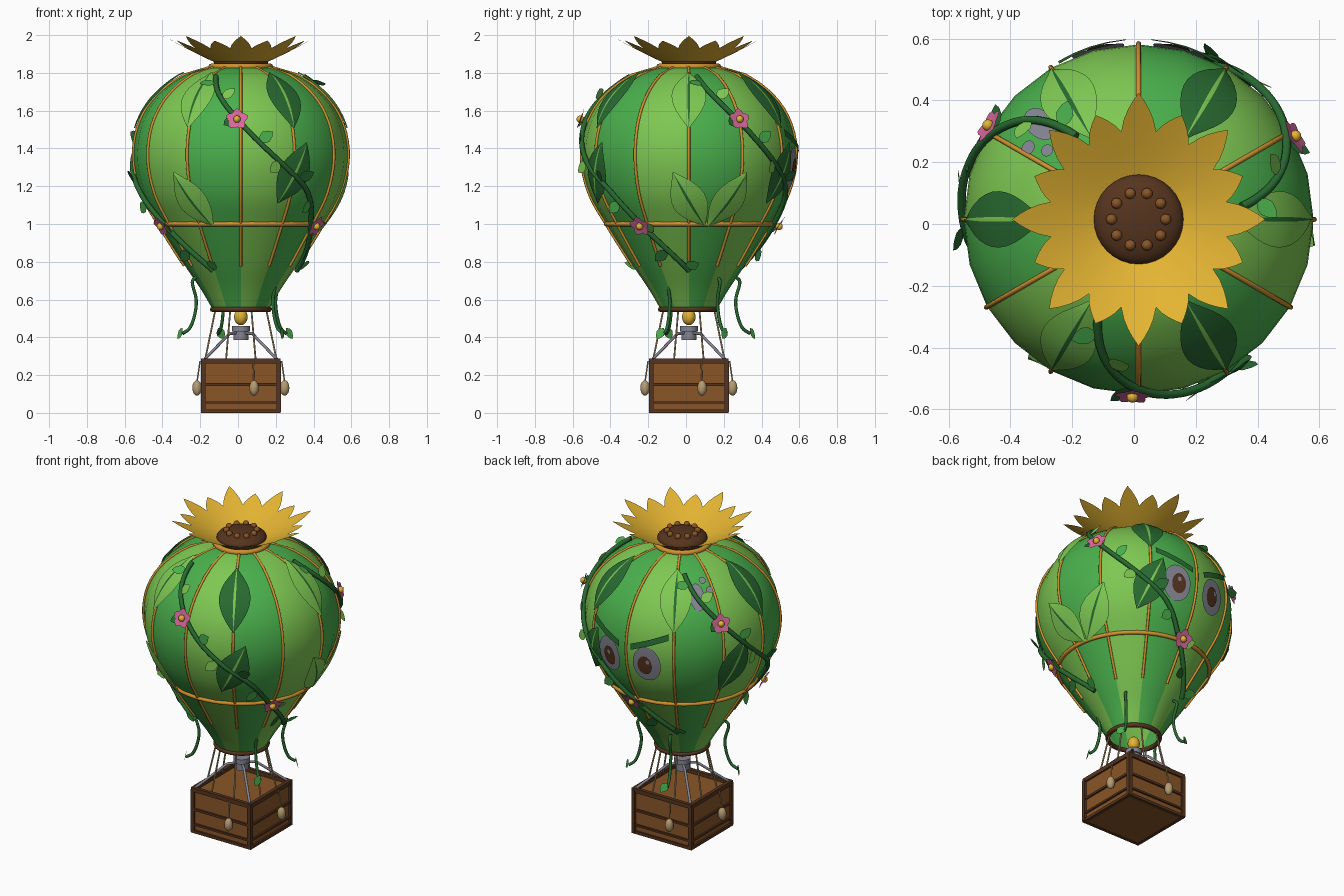
import bpy, bmesh
from math import sin, cos, pi, radians
from mathutils import Vector, Matrix

if "Cube" in bpy.data.objects:
    bpy.data.objects.remove(bpy.data.objects["Cube"])

AXIS = (0.015, 0.015, 0)


def material(name, rgb):
    lin = [((c / 255 + 0.055) / 1.055) ** 2.4 for c in rgb] + [1]
    m = bpy.data.materials.new(name)
    m.use_nodes = True
    m.diffuse_color = lin
    m.node_tree.nodes["Principled BSDF"].inputs["Base Color"].default_value = lin
    return m


LIGHT = material("light green", (126, 200, 82))
MID = material("mid green", (74, 176, 76))
DARK = material("dark green", (40, 106, 48))
GOLD = material("rib gold", (208, 146, 46))
YELLOW = material("petal yellow", (228, 180, 50))
BROWN = material("dark brown", (86, 52, 30))
WOOD = material("wood brown", (138, 86, 40))
GREY = material("lilac grey", (134, 134, 148))
TAN = material("rope tan", (180, 156, 112))
PINK = material("blossom pink", (216, 104, 156))
made = []


def finish(name, bm, *mats):
    me = bpy.data.meshes.new(name)
    bm.to_mesh(me)
    bm.free()
    ob = bpy.data.objects.new(name, me)
    bpy.context.collection.objects.link(ob)
    for m in mats:
        me.materials.append(m)
    ob.location = AXIS
    made.append(ob)


def tubes(name, paths, radius, mat, closed=False):
    cu = bpy.data.curves.new(name, "CURVE")
    cu.dimensions = "3D"
    cu.bevel_depth, cu.bevel_resolution, cu.use_fill_caps = radius, 2, True
    for path in paths:
        sp = cu.splines.new("POLY")
        sp.points.add(len(path) - 1)
        for p, co in zip(sp.points, path):
            p.co = (*co, 1)
        sp.use_cyclic_u = closed
    ob = bpy.data.objects.new(name, cu)
    bpy.context.collection.objects.link(ob)
    cu.materials.append(mat)
    ob.location = AXIS
    bpy.ops.object.select_all(action="DESELECT")
    ob.select_set(True)
    bpy.context.view_layer.objects.active = ob
    bpy.ops.object.convert(target="MESH")
    made.append(bpy.context.view_layer.objects.active)


def circle(r, z, n=48):
    return [(r * cos(2 * pi * i / n), r * sin(2 * pi * i / n), z) for i in range(n)]


def smooth_path(pts, n=6):
    pts = [Vector(p) for p in pts]
    ext = [2 * pts[0] - pts[1]] + pts + [2 * pts[-1] - pts[-2]]
    out = []
    for a, b, c, d in zip(ext, ext[1:], ext[2:], ext[3:]):
        for t in (i / n for i in range(n)):
            out.append(0.5 * (2 * b + (c - a) * t + (2 * a - 5 * b + 4 * c - d) * t * t + (3 * b - a - 3 * c + d) * t ** 3))
    return out + [pts[-1]]


def box(bm, centre, size):
    bmesh.ops.create_cube(bm, size=1, matrix=Matrix.Translation(centre) @ Matrix.Diagonal((*size, 1)))


def ball(bm, centre, size, seg=16):
    bmesh.ops.create_uvsphere(bm, u_segments=seg, v_segments=seg // 2, radius=1,
                              matrix=Matrix.Translation(centre) @ Matrix.Diagonal((*size, 1)))


# Envelope profile, addressed by arc length so details can be laid on it
PROFILE = smooth_path([(.15, .55), (.215, .66), (.31, .8), (.435, 1), (.525, 1.16), (.566, 1.34),
                       (.545, 1.51), (.47, 1.65), (.35, 1.757), (.24, 1.81), (.14, 1.832)], 4)
LEN = [0]
for a, b in zip(PROFILE, PROFILE[1:]):
    LEN.append(LEN[-1] + (b - a).length)


def arc_at(z):
    for i, (a, b) in enumerate(zip(PROFILE, PROFILE[1:])):
        if z <= b.y:
            return LEN[i] + (LEN[i + 1] - LEN[i]) * (z - a.y) / (b.y - a.y)
    return LEN[-1]


def frame(az, s):
    """Position, east, up-slope and outward normal; az in radians."""
    i = next((k for k in range(len(LEN) - 2) if LEN[k + 1] >= s), len(LEN) - 2)
    t = (s - LEN[i]) / (LEN[i + 1] - LEN[i])
    p, d = PROFILE[i].lerp(PROFILE[i + 1], t), (PROFILE[i + 1] - PROFILE[i]).normalized()
    out, east = Vector((cos(az), sin(az), 0)), Vector((-sin(az), cos(az), 0))
    up = out * d.x + Vector((0, 0, d.y))
    return out * p.x + Vector((0, 0, p.y)), east, up, east.cross(up)


def on_envelope(az, z, u=0, v=0, off=0):
    s = arc_at(z) + v
    r = frame(0, s)[0].x
    p, _, _, n = frame(radians(az) + u / r, s)
    return p + n * off


# Envelope of twelve alternating gores
bm = bmesh.new()
rings = [[bm.verts.new((p.x * cos(a * pi / 12), p.x * sin(a * pi / 12), p.y)) for a in range(24)] for p in PROFILE]
for lo, hi in zip(rings, rings[1:]):
    for i in range(24):
        j = (i + 1) % 24
        bm.faces.new((lo[i], lo[j], hi[j], hi[i])).material_index = (i // 2) % 2
bm.faces.new(rings[-1])
finish("envelope", bm, MID, LIGHT)

# Ribs and bands
zs = [0.78 + 1.05 * i / 24 for i in range(25)]
tubes("ribs", [[on_envelope(30 * k, z, off=.003) for z in zs] for k in range(12)], .008, GOLD)
tubes("waist_band", [circle(.438, 1.0)], .0125, GOLD, True)
tubes("crown_ring", [circle(.155, 1.833)], .017, GOLD, True)
tubes("mouth_ring", [circle(.15, .548)], .014, BROWN, True)

# Crown flower: one flared star of long and short petals around a seeded dome
bm, rows = bmesh.new(), []
for i in range(128):
    edge = abs((i + 4) % 8 - 4) / 4
    reach = .41 if (i + 4) // 8 % 2 == 0 else .365
    limit = .29 + (reach - .29) * (1 - edge) ** .85
    rows.append([])
    for t in (0, .25, .5, .75, 1):
        r, a = .11 + (limit - .11) * t, i * pi / 64
        rows[-1].append(bm.verts.new((r * cos(a), r * sin(a), 1.845 + .15 * ((r - .11) / .3) ** 1.1)))
for a, b in zip(rows, rows[1:] + rows[:1]):
    for k in range(4):
        bm.faces.new((a[k], a[k + 1], b[k + 1], b[k]))
finish("crown_petals", bm, YELLOW)
bm = bmesh.new()
ball(bm, (0, 0, 1.86), (.145, .145, .055), 32)
finish("seed_dome", bm, BROWN)
bm = bmesh.new()
for p in circle(.088, 1.905, 10):
    ball(bm, p, (.019, .019, .019), 10)
finish("seeds", bm, WOOD)


# Broad leaves with a contrasting midrib
def broad_leaf(name, az, z, tilt, leaf, vein, length=.35, width=.09):
    bm, rows, a = bmesh.new(), [], radians(tilt)
    for i in range(13):
        t = i / 12
        w = width * max(.02, sin(pi * t ** .95) if 0 < i < 12 else 0)
        v = (t - .5) * length
        rows.append([])
        for c in (-1, -.08, .08, 1):
            u = c * w
            p = on_envelope(az, z, u * cos(a) + v * sin(a), v * cos(a) - u * sin(a), .013 if abs(c) == 1 else .02)
            rows[-1].append(bm.verts.new(p))
    for lo, hi in zip(rows, rows[1:]):
        for c in range(3):
            bm.faces.new((lo[c], lo[c + 1], hi[c + 1], hi[c])).material_index = c == 1
    finish(name, bm, leaf, vein)


for k in range(6):
    broad_leaf("upper_leaf", 60 * k, 1.672, 0, *((DARK, LIGHT) if k % 2 else (LIGHT, DARK)), length=.39)
for az in (-60, 60, 157):
    broad_leaf("lower_leaf_dark", az, 1.27, 24, DARK, LIGHT)
for az, tilt in ((-120, -28), (0, -28), (24, 28)):
    broad_leaf("lower_leaf_light", az, 1.13, tilt, LIGHT, DARK)


# Three spiralling vines with leaflets and blossoms
def leaflet(bm, base, along, side, length, mat, width=1):
    shape = ((0, 0), (.25, .28), (.5, .36), (.8, .22), (1, 0), (.8, -.22), (.5, -.36), (.25, -.28))
    face = bm.faces.new([bm.verts.new(base + (along * t + side * w * width) * length) for t, w in shape])
    face.material_index = mat


course = smooth_path([(-113, 1.77), (-104, 1.67), (-92, 1.55), (-78, 1.41), (-64, 1.29),
                      (-50, 1.18), (-34, 1.0), (-18, .87), (0, .76)])
tubes("vines", [[on_envelope(p.x + 120 * k, p.y, off=.014) for p in course] for k in range(3)], .014, DARK)
leaves, petals, hearts = bmesh.new(), bmesh.new(), bmesh.new()
for k in range(3):
    for i, p in enumerate(course[2::5]):
        pos, east, up, n = frame(radians(p.x + 120 * k), arc_at(p.y))
        ang = radians(55 if i % 2 else 235)
        along = (up * cos(ang) + east * sin(ang) + n * .3).normalized()
        leaflet(leaves, pos + n * .018, along, along.cross(n).normalized(), .09, i % 3)
    for az, z in ((-92, 1.54), (-33, 1.01)):
        pos, east, up, n = frame(radians(az + 120 * k), arc_at(z))
        pos += n * .038
        for j in range(5):
            a = 2 * pi * j / 5
            leaflet(petals, pos, up * cos(a) + east * sin(a) + n * .1, east * cos(a) - up * sin(a), .062, 0, 1.25)
        ball(hearts, pos + n * .006, (.02,) * 3, 10)

# Hanging tendrils below the envelope
strands = []
for x, y in ((-.257, -.1), (-.1, .27), (.2, .165), (.185, -.11)):
    path = smooth_path([(x * f, y * f, z) for f, z in ((.92, .72), (1, .69), (.92, .6), (.95, .52), (1.05, .45), (1.2, .42))])
    strands.append(path)
    out = Vector((x, y, 0)).normalized()
    across = Vector((-out.y, out.x, 0))
    along = (out * .2 - across * .5 - Vector((0, 0, .8))).normalized()
    leaflet(leaves, path[-1] + Vector((0, 0, .03)), along, along.cross(out).normalized(), .07, 0)
tubes("tendrils", strands, .009, DARK)
finish("leaflets", leaves, MID, LIGHT, DARK)
finish("blossom_petals", petals, PINK)
finish("blossom_hearts", hearts, YELLOW)


# Face on the rear and a small blotch
def oval(name, az, z, ru, rv, off, mat):
    bm = bmesh.new()
    mid = bm.verts.new(on_envelope(az, z, 0, 0, off))
    rim = [bm.verts.new(on_envelope(az, z, ru * cos(i * pi / 12), rv * sin(i * pi / 12), off)) for i in range(24)]
    for i in range(24):
        bm.faces.new((mid, rim[i], rim[(i + 1) % 24]))
    finish(name, bm, mat)


for s in (-1, 1):
    az = 90 + 13.5 * s
    oval("eye_white", az, 1.295, .086, .112, .007, GREY)
    oval("iris", az - s, 1.29, .044, .06, .011, BROWN)
    oval("eye_glint", az + 1, 1.315, .011, .014, .014, GREY)
    bm = bmesh.new()
    bar = [[bm.verts.new(on_envelope(90 + s * (4 + 23 * t), 1.395 + .085 * t + h, off=.018))
            for h in (-.018, .018)] for t in (0, .25, .5, .75, 1)]
    for a, b in zip(bar, bar[1:]):
        bm.faces.new((a[0], b[0], b[1], a[1]) if s > 0 else (b[0], a[0], a[1], b[1]))
    finish("eyebrow", bm, DARK)
for az, z, ru, rv in ((136, 1.68, .042, .085), (147, 1.7, .024, .026), (143, 1.745, .02, .022)):
    oval("blotch", az, z, ru, rv, .008, GREY)

# Basket with trim
bm = bmesh.new()
box(bm, (0, 0, .133), (.4, .4, .264))
finish("basket", bm, WOOD)
bm = bmesh.new()
for s in (-1, 1):
    for z, h in ((.275, .026), (.15, .014), (.055, .012), (.009, .018)):
        box(bm, (s * .2, 0, z), (.022, .42, h))
        box(bm, (0, s * .2, z), (.42, .022, h))
    for q in (-1, 1):
        box(bm, (s * .2, q * .2, .14), (.024, .024, .27))
finish("basket_trim", bm, BROWN)

# Ropes, ballast bags, burner
ropes = []
for k in range(8):
    a = pi / 8 + k * pi / 4
    ropes.append([(r * cos(a), r * sin(a), z) for r, z in ((.205, .28), (.145, .55))])
tubes("ropes", ropes, .005, TAN)
bags, strings = bmesh.new(), []
for k in range(4):
    p = Matrix.Rotation(k * pi / 2, 3, "Z") @ Vector((.07, -.232, 0))
    ball(bags, p + Vector((0, 0, .132)), (.025, .025, .041))
    strings.append([p + Vector((0, 0, .165)), p * .93 + Vector((0, 0, .275))])
finish("ballast_bags", bags, TAN)
tubes("bag_strings", strings, .004, TAN)
bm = bmesh.new()
for z, r, h in ((.41, .04, .05), (.445, .048, .03)):
    bmesh.ops.create_cone(bm, cap_ends=True, segments=24, radius1=r, radius2=r, depth=h,
                          matrix=Matrix.Translation((0, 0, z)))
finish("burner", bm, GREY)
corners = [(s, q) for s in (-1, 1) for q in (-1, 1)]
tubes("burner_struts", [[(s * .19, q * .19, .285), (s * .06, q * .06, .42), (0, 0, .425)] for s, q in corners], .008, GREY)
bm = bmesh.new()
ball(bm, (0, 0, .508), (.036, .036, .044))
finish("flame", bm, YELLOW)

# Shading
bpy.ops.object.select_all(action="DESELECT")
for ob in made:
    ob.select_set(True)
bpy.context.view_layer.objects.active = made[0]
bpy.ops.object.shade_smooth_by_angle(angle=radians(50))
